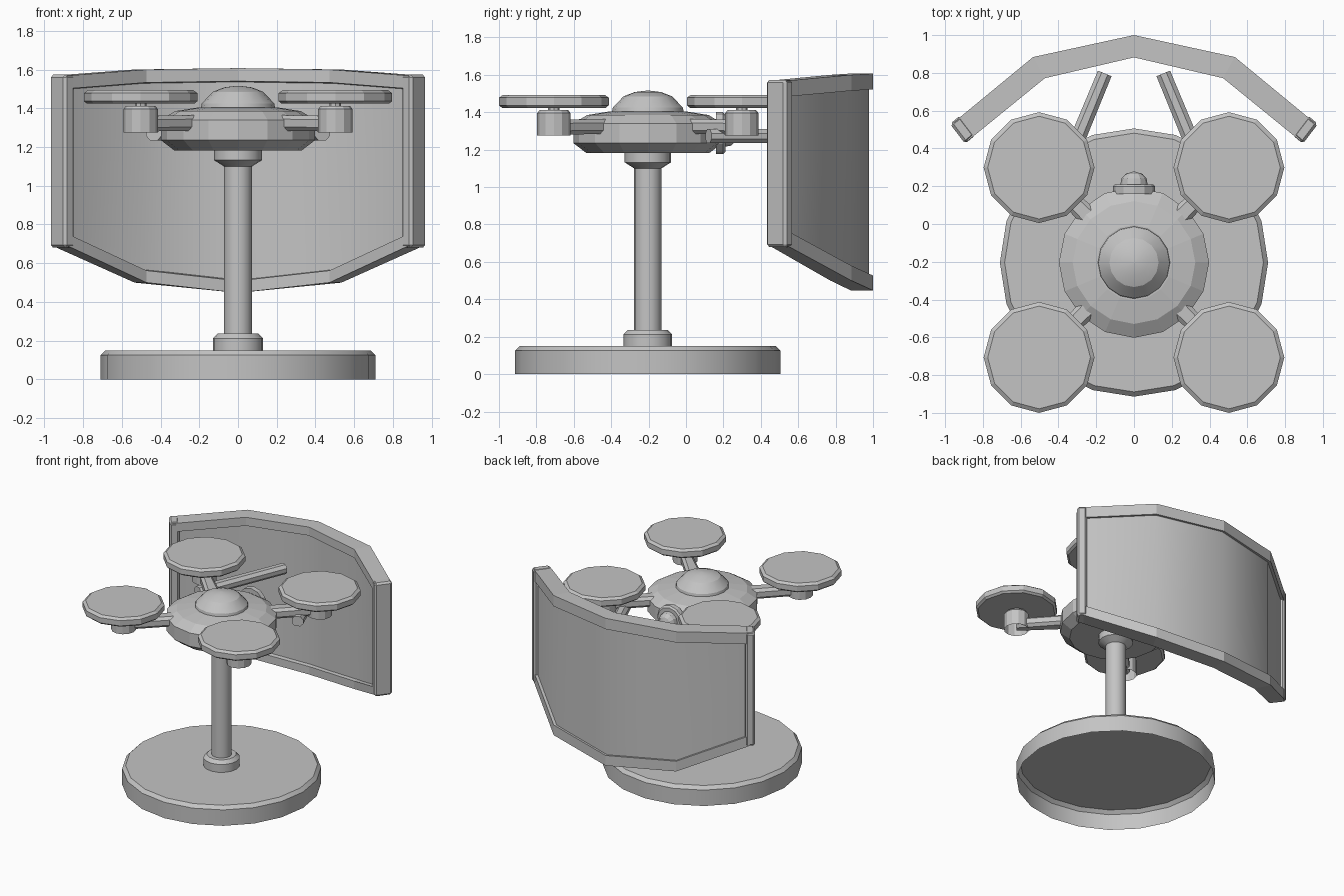
import bpy, bmesh, math
from mathutils import Vector, Matrix

if "Cube" in bpy.data.objects:
    bpy.data.objects.remove(bpy.data.objects["Cube"])

grey = bpy.data.materials.new("grey")
grey.diffuse_color = (0.55, 0.55, 0.55, 1)
grey.use_nodes = True
grey.node_tree.nodes["Principled BSDF"].inputs["Base Color"].default_value = grey.diffuse_color
CY = -0.204                       # stand and drone axis
C = Vector((0, CY, 0))


def finish(name, bm, smooth=0):
    bmesh.ops.remove_doubles(bm, verts=bm.verts, dist=1e-5)
    bmesh.ops.recalc_face_normals(bm, faces=bm.faces)
    me = bpy.data.meshes.new(name)
    bm.to_mesh(me)
    bm.free()
    me.materials.append(grey)
    ob = bpy.data.objects.new(name, me)
    bpy.context.collection.objects.link(ob)
    if smooth:
        bpy.ops.object.select_all(action='DESELECT')
        ob.select_set(True)
        bpy.context.view_layer.objects.active = ob
        bpy.ops.object.shade_smooth_by_angle(angle=math.radians(smooth))
    return ob


def loft(name, rings, smooth=0, hollow=False):
    """Skin a list of closed rings; cap the end, and the start unless hollow."""
    bm = bmesh.new()
    vs = [[bm.verts.new(p) for p in r] for r in rings]
    n = len(rings[0])
    for a, b in zip(vs, vs[1:]):
        for i in range(n):
            j = (i + 1) % n
            bm.faces.new((a[i], a[j], b[j], b[i]))
    if not hollow:
        bm.faces.new(vs[0])
    bm.faces.new(vs[-1])
    return finish(name, bm, smooth)


def lathe(name, profile, n, mat=Matrix(), smooth=0, hollow=False):
    """Turn (radius, height) pairs about local z."""
    rings = [[mat @ Vector((r * math.cos(math.tau * i / n), r * math.sin(math.tau * i / n), z))
              for i in range(n)] for r, z in profile]
    return loft(name, rings, smooth, hollow)


def bar(name, p, q, w0, w1, h, c):
    """Chamfered bar from p to q, widths w0 to w1, height h."""
    p, q = Vector(p), Vector(q)
    side = (q - p).cross(Vector((0, 0, 1))).normalized()
    rings = []
    for o, w in ((p, w0 / 2), (q, w1 / 2)):
        k = h / 2
        sec = [(w, k - c), (w - c, k), (c - w, k), (-w, k - c),
               (-w, c - k), (c - w, -k), (w - c, -k), (w, c - k)]
        rings.append([o + side * a + Vector((0, 0, b)) for a, b in sec])
    return loft(name, rings)


at = Matrix.Translation
# Stand: the base is a shell open underneath
lathe("base", [(.71, 0), (.71, .125), (.685, .15)], 20, at(C), 25, hollow=True)
lathe("base_collar", [(.13, .15), (.13, .212), (.105, .237)], 16, at(C), 25)
lathe("pole", [(.073, .15), (.073, 1.13)], 16, at(C), 25)
lathe("top_collar", [(.073, 1.1), (.124, 1.132), (.124, 1.19)], 16, at(C), 25)

# Drone hub and dome
lathe("hub", [(.33, 1.183), (.398, 1.235), (.398, 1.34), (.325, 1.385), (.2, 1.405)], 16, at(C))
lathe("dome", [(.194, 1.39), (.187, 1.425), (.13, 1.485), (.07, 1.508), (.005, 1.516)], 16, at(C), 25)

# Camera eye facing the shield
eye = at((0, .17, 1.288)) @ Matrix.Rotation(-math.pi / 2, 4, 'X')
lathe("eye_ring", [(.112, -.01), (.112, .028), (.1, .04)], 12, eye)
lathe("eye_lens", [(.073, .03), (.067, .07), (.045, .095), (.004, .108)], 12, eye)

# Rotors on diagonal arms
for sx, sn in ((-1, "left"), (1, "right")):
    for sy, fn in ((-1, "front"), (1, "back")):
        tag = f"{fn}_{sn}"
        x, y = sx * .5025, CY + sy * .5025
        m = at((x, y, 0))
        bar("arm_" + tag, (sx * .2, CY + sy * .2, 1.325), (x, y, 1.32), .11, .08, .08, .02)
        lathe("motor_" + tag, [(.089, 1.276), (.089, 1.395), (.076, 1.412)], 12, m, hollow=True)
        lathe("shaft_" + tag, [(.03, 1.4), (.03, 1.44)], 8, m)
        lathe("rotor_" + tag, [(.278, 1.424), (.2935, 1.437), (.2935, 1.478), (.272, 1.493)], 12, m)
    # Strut rods pointing back to the shield
    bar("rod_" + sn, (sx * .435, .12, 1.272), (sx * .155, .797, 1.272), .085, .078, .075, .022)

# Shield: stations from left end to right end as (outer xy, inner xy, top, bottom)
half = [((0, 1.0), (0, .882), 1.607, .447), ((.534, .884), (.472, .772), 1.6, .50),
        ((.958, .535), (.88, .44), 1.568, .69)]
flip = lambda s: ((-s[0][0], s[0][1]), (-s[1][0], s[1][1]), s[2], s[3])
stations = [flip(s) for s in half[:0:-1]] + half


def across(s, t, z):
    p = Vector(s[0]).lerp(Vector(s[1]), t)
    return Vector((p.x, p.y, z))


def sheet(name, t0, t1, lo0, lo1, hi0, hi1, smooth=0):
    """Curved wall; lo/hi are (station index, offset) heights on outer and inner side."""
    h = lambda s, k: s[k[0]] + k[1]
    loft(name, [[across(s, t0, h(s, lo0)), across(s, t1, h(s, lo1)),
                 across(s, t1, h(s, hi1)), across(s, t0, h(s, hi0))] for s in stations], smooth)


TOP, BOT = 2, 3
sheet("shield_top_rail", 0, 1, (TOP, -.085), (TOP, -.067), (TOP, 0), (TOP, 0))
sheet("shield_bottom_rail", 0, 1, (BOT, 0), (BOT, 0), (BOT, .08), (BOT, .062))
sheet("shield_panel", .18, .75, (BOT, .03), (BOT, .03), (TOP, -.03), (TOP, -.03), 35)

# Shield end posts with bevelled edges
for sx, sn in ((-1, "left"), (1, "right")):
    o, i = Vector((sx * .974, .53, 0)), Vector((sx * .894, .425, 0))
    back = Vector((-sx * .77, .64, 0)) * .07
    bm = bmesh.new()
    lo = [bm.verts.new(p + Vector((0, 0, .68))) for p in (o, i, i + back, o + back)]
    bm.faces.new(lo)
    up = bmesh.ops.extrude_face_region(bm, geom=bm.faces[:])["geom"]
    bmesh.ops.translate(bm, verts=[v for v in up if isinstance(v, bmesh.types.BMVert)], vec=(0, 0, .893))
    bmesh.ops.bevel(bm, geom=bm.edges[:], offset=.014, segments=1, affect='EDGES')
    finish("shield_post_" + sn, bm)
